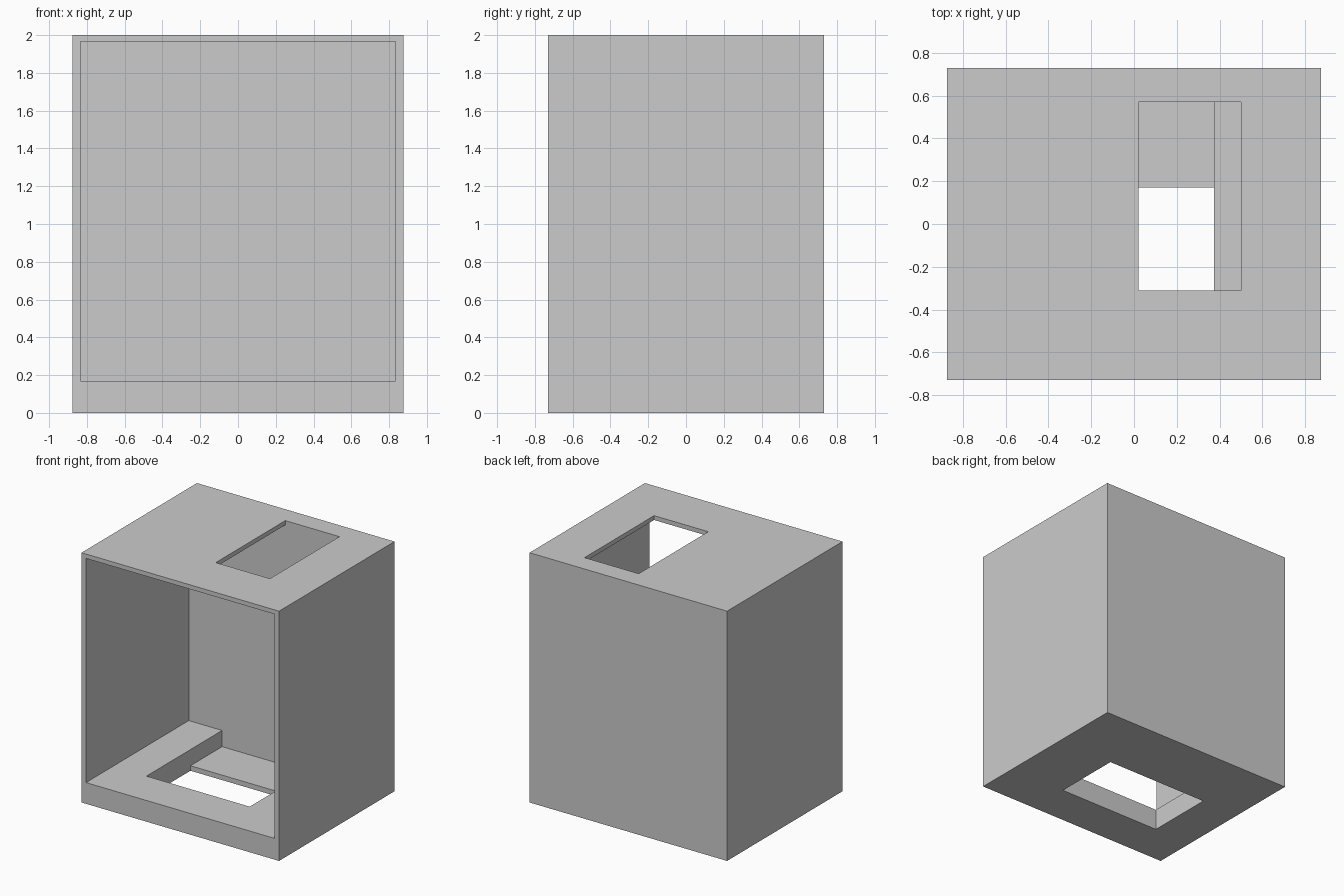
import bpy

if "Cube" in bpy.data.objects:
    bpy.data.objects.remove(bpy.data.objects["Cube"])


def box(name, x, y, z):
    """Axis-aligned box from (min, max) ranges."""
    corners = [(i, j, k) for i in x for j in y for k in z]
    faces = [(0, 1, 3, 2), (4, 6, 7, 5), (0, 4, 5, 1),
             (2, 3, 7, 6), (0, 2, 6, 4), (1, 5, 7, 3)]
    mesh = bpy.data.meshes.new(name)
    mesh.from_pydata(corners, [], faces)
    mesh.update()
    obj = bpy.data.objects.new(name, mesh)
    bpy.context.collection.objects.link(obj)
    return obj


def cut(target, name, x, y, z):
    """Subtract a box from the target and remove the cutter."""
    cutter = box(name, x, y, z)
    cutter.hide_render = True
    mod = target.modifiers.new(name, 'BOOLEAN')
    mod.operation = 'DIFFERENCE'
    mod.solver = 'EXACT'
    mod.object = cutter
    bpy.context.view_layer.objects.active = target
    bpy.ops.object.modifier_apply(modifier=name)
    bpy.data.objects.remove(cutter)


BACK = 0.57  # inner face of the thick back wall

# Outer cabinet shell
cabinet = box("cabinet", (-0.875, 0.875), (-0.73, 0.73), (0, 2))

# Open front compartment
cut(cabinet, "compartment", (-0.835, 0.835), (-1, BACK), (0.17, 1.965))

# Floor well, leaving a low ledge against the back wall
cut(cabinet, "floor_well", (-0.54, 0.375), (-0.387, BACK), (0.04, 0.5))

# Opening through the bottom in front of the ledge
cut(cabinet, "floor_opening", (-0.54, 0.375), (-0.387, 0.17), (-0.2, 0.5))

# Opening through the top panel, flush with the back wall
cut(cabinet, "top_opening", (0.02, 0.5), (-0.31, BACK), (1.7, 2.2))
